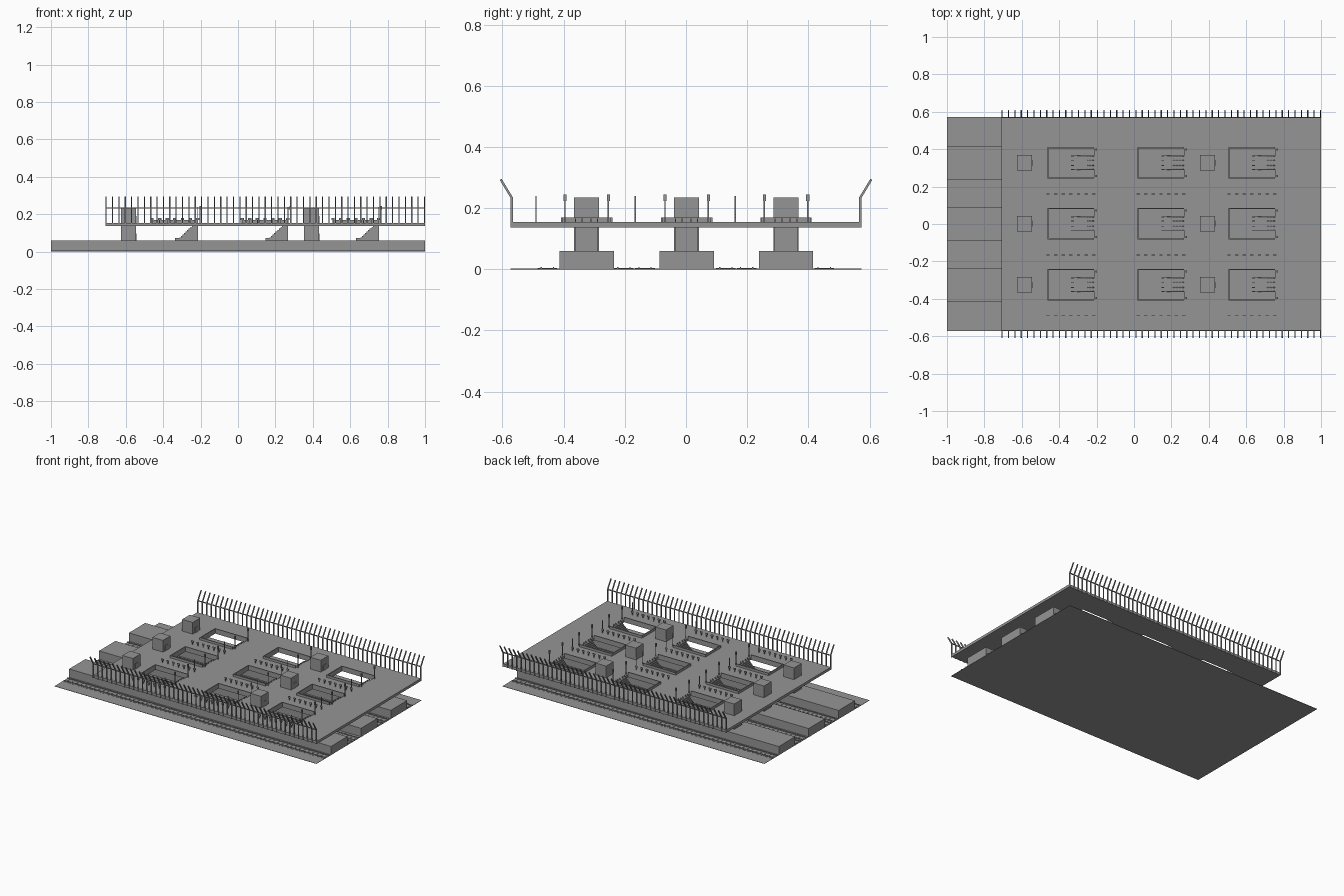
import bpy
import bmesh
from mathutils import Matrix, Vector

cube = bpy.data.objects.get("Cube")
if cube:
    bpy.data.objects.remove(cube, do_unlink=True)

grey = bpy.data.materials.new("concrete_grey")
grey.use_nodes = True
colour = (0.3, 0.3, 0.3, 1)
grey.diffuse_color = colour
grey.node_tree.nodes["Principled BSDF"].inputs["Base Color"].default_value = colour

PLATFORM_Y = (-0.325, 0.002, 0.327)
HOLE_X = (-0.46, 0.022, 0.508)
HOLE_LEN, HOLE_HALF = 0.246, 0.081
LIFT_X = (-0.586, 0.392)
FLOOR, DECK_LOW, DECK = 0.06, 0.136, 0.154


def add_box(bm, x, y, z):
    """Box from (min, max) pairs."""
    size = Vector((x[1] - x[0], y[1] - y[0], z[1] - z[0]))
    mid = Vector((x[0] + x[1], y[0] + y[1], z[0] + z[1])) / 2
    bmesh.ops.create_cube(bm, size=1, matrix=Matrix.Translation(mid) @ Matrix.Diagonal(size.to_4d()))


def add_profile(bm, points, y0, y1):
    """Extrude an x-z outline along y."""
    face = bm.faces.new([bm.verts.new((px, y0, pz)) for px, pz in points])
    new = bmesh.ops.extrude_face_region(bm, geom=[face])["geom"]
    moved = [v for v in new if isinstance(v, bmesh.types.BMVert)]
    bmesh.ops.translate(bm, verts=moved, vec=(0, y1 - y0, 0))


def finish(bm, name):
    bmesh.ops.recalc_face_normals(bm, faces=bm.faces)
    mesh = bpy.data.meshes.new(name)
    bm.to_mesh(mesh)
    bm.free()
    mesh.materials.append(grey)
    obj = bpy.data.objects.new(name, mesh)
    bpy.context.collection.objects.link(obj)
    return obj


# Ground slab
bm = bmesh.new()
add_box(bm, (-1, 1), (-0.573, 0.573), (0, 0.002))
finish(bm, "ground")

# Long platforms
bm = bmesh.new()
for y in PLATFORM_Y:
    add_box(bm, (-1, 1), (y - 0.089, y + 0.089), (0.001, FLOOR))
finish(bm, "platforms")

# Tracks: rails on sleepers
rails, sleepers = bmesh.new(), bmesh.new()
for y in (-0.453, -0.203, -0.134, 0.13, 0.198, 0.452):
    for side in (-1, 1):
        r = y + side * 0.02
        add_box(rails, (-1, 1), (r - 0.002, r + 0.002), (0.002, 0.007))
    for i in range(60):
        x = -0.983 + i / 30
        add_box(sleepers, (x - 0.007, x + 0.007), (y - 0.032, y + 0.032), (0.001, 0.004))
finish(rails, "rails")
finish(sleepers, "sleepers")

# Raised deck with stair openings
bm = bmesh.new()
xs = [-0.708] + [e for x in HOLE_X for e in (x, x + HOLE_LEN)] + [1]
ys = [-0.568] + [e for y in PLATFORM_Y for e in (y - HOLE_HALF, y + HOLE_HALF)] + [0.568]
grid = [[bm.verts.new((x, y, DECK)) for y in ys] for x in xs]
for i in range(len(xs) - 1):
    for j in range(len(ys) - 1):
        if not (i % 2 and j % 2):
            bm.faces.new((grid[i][j], grid[i + 1][j], grid[i + 1][j + 1], grid[i][j + 1]))
deck = finish(bm, "deck")
solid = deck.modifiers.new("thickness", "SOLIDIFY")
solid.thickness, solid.offset = DECK - DECK_LOW, -1

# Stairs, balustrades, parapets and lamp posts around each opening
stairs, sides, walls, lamps = (bmesh.new() for _ in range(4))
STEPS = 12
for hx in HOLE_X:
    end = hx + HOLE_LEN
    for y in PLATFORM_Y:
        start, run, rise = end - 0.108, 0.1 / STEPS, (DECK - FLOOR) / STEPS
        outline = [(end, FLOOR - 0.001), (start, FLOOR - 0.001)]
        for s in range(STEPS):
            outline += [(start + s * run, FLOOR + (s + 1) * rise), (start + (s + 1) * run, FLOOR + (s + 1) * rise)]
        outline.append((end, DECK))
        add_profile(stairs, outline, y - 0.036, y + 0.036)
        rail = [(end, FLOOR), (end - 0.122, FLOOR), (end - 0.122, 0.073), (end - 0.092, 0.073),
                (end, DECK + 0.012)]
        for offset in (-0.036, -0.014, 0.014, 0.036):
            add_profile(sides, rail, y + offset - 0.002, y + offset + 0.002)
        w = HOLE_HALF
        add_box(walls, (hx - 0.003, hx + 0.003), (y - w, y + w), (DECK_LOW, 0.17))
        for side in (-1, 1):
            e = y + side * w
            add_box(walls, (hx - 0.003, end), (e - 0.003, e + 0.003), (DECK_LOW, 0.17))
            p = y + side * 0.071
            add_box(lamps, (end + 0.009, end + 0.013), (p - 0.002, p + 0.002), (DECK, 0.225))
            add_box(lamps, (end + 0.007, end + 0.015), (p - 0.005, p + 0.005), (0.223, 0.245))
finish(stairs, "stairs")
finish(sides, "stair_balustrades")
finish(walls, "opening_parapets")
finish(lamps, "lamp_posts")

# Lift shafts with doors at deck and platform level
shafts, doors = bmesh.new(), bmesh.new()
for x in LIFT_X:
    for y in PLATFORM_Y:
        add_box(shafts, (x - 0.04, x + 0.04), (y - 0.041, y + 0.041), (FLOOR - 0.001, 0.235))
        for z in (FLOOR, DECK):
            add_box(doors, (x + 0.039, x + 0.043), (y - 0.016, y + 0.016), (z, z + 0.036))
finish(shafts, "lift_shafts")
finish(doors, "lift_doors")

# Rows of thin barrier posts beside the openings
bm = bmesh.new()
for hx in HOLE_X:
    for y in (-0.49, -0.166, 0.161):
        for i in range(7):
            x = hx + i * 0.0408
            add_box(bm, (x - 0.009, x + 0.009), (y - 0.002, y + 0.002), (DECK + 0.016, DECK + 0.026))
            add_box(bm, (x - 0.002, x + 0.002), (y - 0.002, y + 0.002), (DECK - 0.001, DECK + 0.026))
        add_box(bm, (hx + 0.243, hx + 0.247), (y - 0.002, y + 0.002), (DECK, 0.24))
finish(bm, "barrier_posts")

# Side fences: upright posts whose tops lean outwards, joined by a rail
posts, bars = bmesh.new(), bmesh.new()
for side in (-1, 1):
    outline = [(0.566, DECK_LOW), (0.573, DECK_LOW), (0.573, 0.232), (0.609, 0.292), (0.603, 0.296), (0.566, 0.235)]
    for i in range(51):
        x = -0.705 + i * 0.03404
        face = posts.faces.new([posts.verts.new((x - 0.003, side * y, z)) for y, z in outline])
        new = bmesh.ops.extrude_face_region(posts, geom=[face])["geom"]
        bmesh.ops.translate(posts, verts=[v for v in new if isinstance(v, bmesh.types.BMVert)], vec=(0.006, 0, 0))
    edge = sorted((side * 0.567, side * 0.572))
    add_box(bars, (-0.708, 1), edge, (0.231, 0.237))
finish(posts, "fence_posts")
finish(bars, "fence_rails")
